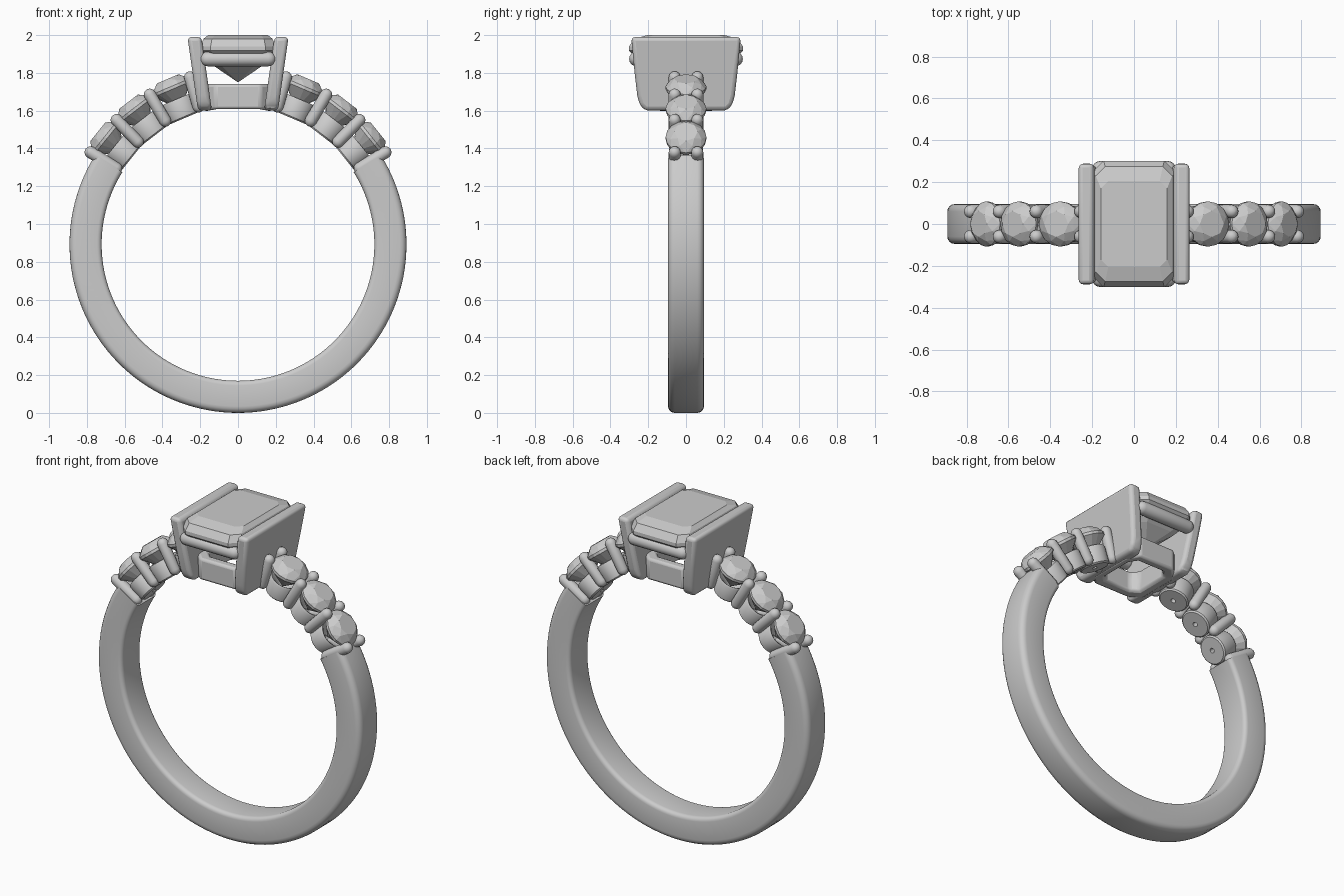
import bpy, bmesh, math
from mathutils import Matrix, Vector

if "Cube" in bpy.data.objects:
    bpy.data.objects.remove(bpy.data.objects["Cube"])

CZ, RI, RO = 0.892, 0.722, 0.892   # ring centre height, inner and outer radius


def finish(name, bm, smooth=None, bevel=0, segs=3):
    bmesh.ops.recalc_face_normals(bm, faces=bm.faces)
    me = bpy.data.meshes.new(name)
    bm.to_mesh(me)
    bm.free()
    ob = bpy.data.objects.new(name, me)
    bpy.context.collection.objects.link(ob)
    if bevel:
        m = ob.modifiers.new("bevel", 'BEVEL')
        m.width, m.segments, m.limit_method = bevel, segs, 'ANGLE'
        m.angle_limit = math.radians(25)
    if smooth:
        bpy.ops.object.select_all(action='DESELECT')
        ob.select_set(True)
        bpy.context.view_layer.objects.active = ob
        bpy.ops.object.shade_smooth_by_angle(angle=math.radians(smooth))
    return ob


def loft(bm, rings, closed=False, caps=False):
    rows = [[bm.verts.new(p) for p in r] for r in rings]
    n = len(rows[0])
    pairs = list(zip(rows, rows[1:])) + ([(rows[-1], rows[0])] if closed else [])
    for a, b in pairs:
        for i in range(n):
            j = (i + 1) % n
            bm.faces.new((a[i], a[j], b[j], b[i]))
    if caps:
        bm.faces.new(rows[0])
        bm.faces.new(rows[-1])


def lathe(name, prof, mat, seg=20, closed=False):
    bm = bmesh.new()
    loft(bm, [[mat @ Vector((r * math.cos(2 * math.pi * i / seg), r * math.sin(2 * math.pi * i / seg), z))
               for i in range(seg)] for r, z in prof], closed, not closed)
    return finish(name, bm, 40)


def capsule(name, p0, p1, r):
    p0, p1 = Vector(p0), Vector(p1)
    d = p1 - p0
    L = d.length
    half = [math.radians(a) for a in (4, 25, 45, 67, 90)]
    prof = [(r * math.sin(a), r - r * math.cos(a)) for a in half]
    prof += [(r * math.sin(a), L - r + r * math.cos(a)) for a in reversed(half)]
    return lathe(name, prof, Matrix.Translation(p0) @ d.to_track_quat('Z', 'Y').to_matrix().to_4x4(), 16)


def hull(name, pts):
    bm = bmesh.new()
    for p in pts:
        bm.verts.new(p)
    bmesh.ops.convex_hull(bm, input=bm.verts)
    bmesh.ops.dissolve_limit(bm, angle_limit=0.01, verts=bm.verts, edges=bm.edges)
    return finish(name, bm)


def octagon(hx, hy, c, z):
    q = [(hx, hy - c), (hx - c, hy), (c - hx, hy), (-hx, hy - c)]
    return [(x, y, z) for x, y in q + [(-x, -y) for x, y in q]]


def radial(deg):
    return Matrix.Translation((0, 0, CZ)) @ Matrix.Rotation(math.radians(90 - deg), 4, 'Y')


# shank: rounded section swept round the lower arc
sec = []
for cy, cr, rad, a0 in ((0.06, RO - 0.035, 0.035, 0), (-0.06, RO - 0.035, 0.035, 90),
                        (-0.07, RI + 0.025, 0.025, 180), (0.07, RI + 0.025, 0.025, 270)):
    for k in range(5):
        a = math.radians(a0 + k * 22.5)
        sec.append((cy + rad * math.cos(a), cr + rad * math.sin(a)))
bm = bmesh.new()
rings = []
for i in range(97):
    a = math.radians(148 + 244 * i / 96)
    rings.append([(r * math.cos(a), y, CZ + r * math.sin(a)) for y, r in sec])
loft(bm, rings, caps=True)
finish("shank", bm, 40)


# round stones with their cups, and the shared prongs between them
def circle(r, z, n, off=0.0):
    return [(r * math.cos(2 * math.pi * (i + off) / n), r * math.sin(2 * math.pi * (i + off) / n), z)
            for i in range(n)]


brilliant = (circle(0.062, 0.952, 8) + circle(0.088, 0.934, 8, 0.5) + circle(0.108, 0.908, 16)
             + circle(0.108, 0.892, 16) + circle(0.055, 0.835, 8, 0.5) + [(0, 0, 0.775)])
cup = [(0.014, 0.726), (0.078, 0.726), (0.086, 0.734), (0.09, 0.825), (0.084, 0.835),
       (0.07, 0.825), (0.014, 0.765)]
for side in ("right", "left"):
    ang = (lambda d: d) if side == "right" else (lambda d: 180 - d)
    for n, d in enumerate((38.8, 52.5, 67)):
        m = radial(ang(d))
        hull(f"{side}_round_stone_{n+1}", [m @ Vector(p) for p in brilliant])
        lathe(f"{side}_stone_cup_{n+1}", cup, m, 32, True)
    for n, d in enumerate((32, 45.7, 59.5, 74)):
        m = radial(ang(d))
        for y in (-0.06, 0.06):
            capsule(f"{side}_prong_{n+1}", m @ Vector((0, y, 0.728)), m @ Vector((0, y, 0.952)), 0.032)

# leaning side plates that hold the centre stone
outline = [(0.29, 1.99), (0.272, 1.8), (0.258, 1.68), (0.245, 1.63), (0.215, 1.6)]
outline += [(-y, z) for y, z in reversed(outline)]
for s, side in ((1, "right"), (-1, "left")):
    bm = bmesh.new()
    loft(bm, [[(s * (0.175 + (z - 1.6) * 0.142 + t), y, z) for y, z in outline] for t in (-0.037, 0.037)],
         caps=True)
    finish(f"{side}_head_plate", bm, 40, 0.028)

# upper cross bars between the plates
for y, side in ((-0.262, "front"), (0.262, "back")):
    capsule(f"{side}_cross_bar", (-0.2, y, 1.874), (0.2, y, 1.874), 0.039)

# lower gallery frame, its underside following the finger hole
bm = bmesh.new()


def drop(p):
    return (p[0], p[1], CZ + math.sqrt((RI + 0.004) ** 2 - p[0] ** 2))


outer, inner = octagon(0.18, 0.2, 0.06, 1.74), octagon(0.125, 0.14, 0.04, 1.74)
loft(bm, [outer, inner, [drop(p) for p in inner], [drop(p) for p in outer]], closed=True)
finish("lower_gallery", bm, 40, 0.015, 2)

# emerald-cut centre stone
hull("centre_stone", octagon(0.158, 0.205, 0.035, 2.0) + octagon(0.183, 0.275, 0.045, 1.98)
     + octagon(0.2, 0.302, 0.055, 1.94) + octagon(0.2, 0.302, 0.055, 1.918)
     + octagon(0.125, 0.215, 0.04, 1.835) + [(0, 0.1, 1.75), (0, -0.1, 1.75)])
